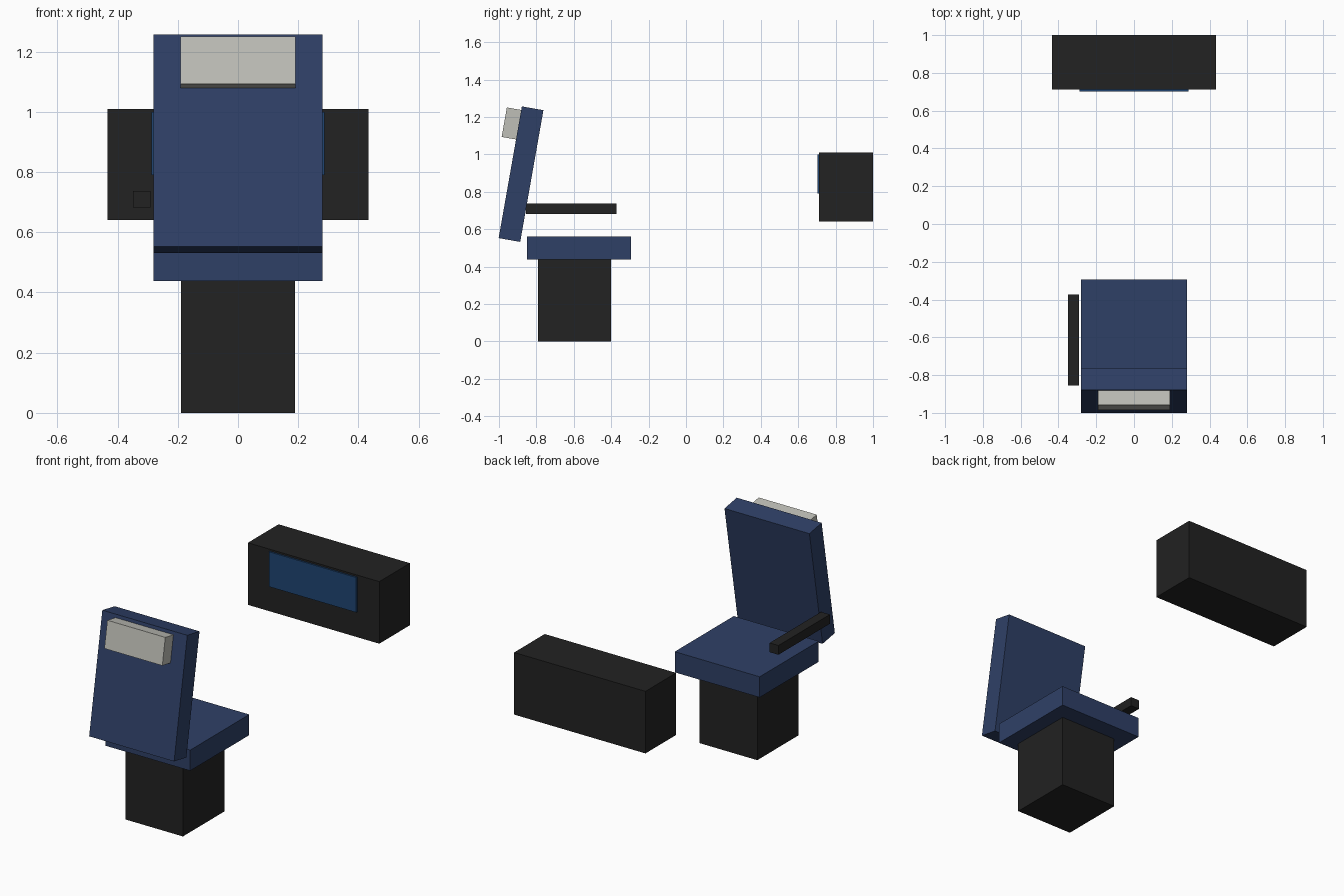
import bpy
from math import radians
from mathutils import Matrix, Vector

cube = bpy.data.objects.get("Cube")
if cube:
    bpy.data.objects.remove(cube, do_unlink=True)


def material(name, rgb):
    mat = bpy.data.materials.new(name)
    mat.use_nodes = True
    mat.diffuse_color = (*rgb, 1)
    mat.node_tree.nodes["Principled BSDF"].inputs["Base Color"].default_value = (*rgb, 1)
    return mat


black = material("matte black", (0.016, 0.016, 0.016))
navy = material("navy upholstery", (0.028, 0.051, 0.134))
cream = material("pale grey cloth", (0.52, 0.52, 0.475))
blue = material("screen blue", (0.014, 0.06, 0.17))


def box(name, center, size, mat, tilt=0):
    bpy.ops.mesh.primitive_cube_add(size=1, location=center, rotation=(tilt, 0, 0))
    obj = bpy.context.object
    obj.name = name
    obj.scale = size
    bpy.ops.object.transform_apply(location=False, rotation=False, scale=True)
    obj.data.materials.append(mat)
    return obj


# Seat on its pedestal
box("pedestal", (0, -0.595, 0.22), (0.38, 0.39, 0.44), black)
box("seat", (0, -0.572, 0.5), (0.56, 0.556, 0.123), navy)

# Tilted backrest with the headrest against its outer face
tilt = radians(-10)
back_center = Vector((0, -0.882, 0.894))
box("backrest", back_center, (0.56, 0.117, 0.715), navy, tilt)
offset = Matrix.Rotation(tilt, 3, 'X') @ Vector((0, -0.0975, 0.258))
box("headrest", back_center + offset, (0.382, 0.078, 0.16), cream, tilt)

# Single armrest
box("right_armrest", (-0.32, -0.614, 0.709), (0.058, 0.484, 0.055), black)

# Display unit facing the seat
box("display_housing", (0, 0.856, 0.825), (0.866, 0.288, 0.37), black)
box("display_screen", (0, 0.707, 0.895), (0.576, 0.0098, 0.208), blue)
